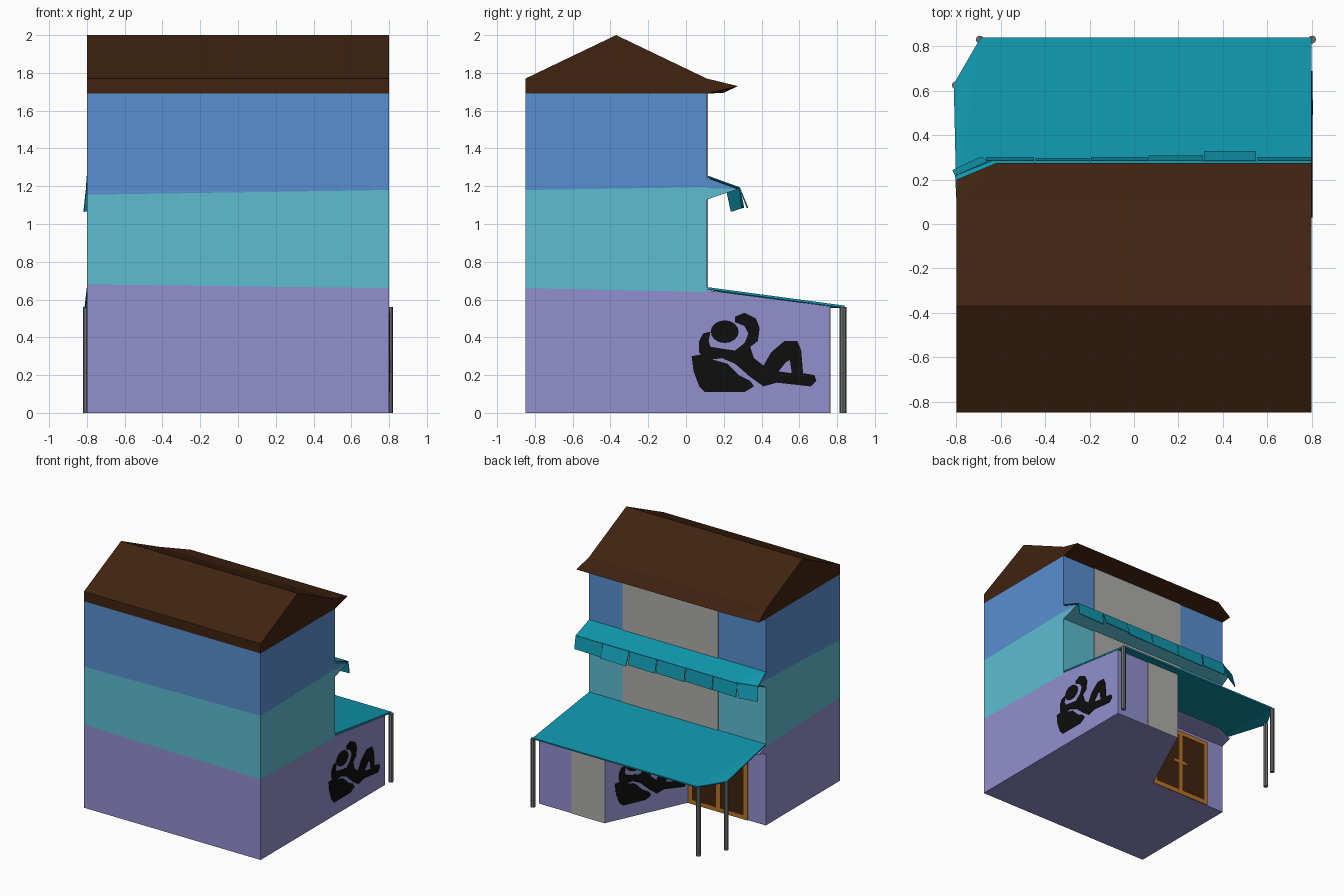
import bpy, bmesh, math
from mathutils import Vector

if "Cube" in bpy.data.objects:
    bpy.data.objects.remove(bpy.data.objects["Cube"])


def material(name, r, g, b):
    lin = [((c / 255 + 0.055) / 1.055) ** 2.4 if c > 10 else c / 255 / 12.92 for c in (r, g, b)]
    m = bpy.data.materials.new(name)
    m.diffuse_color = (*lin, 1)
    m.use_nodes = True
    m.node_tree.nodes["Principled BSDF"].inputs["Base Color"].default_value = m.diffuse_color
    return m


PURPLE = material("lavender wall", 146, 144, 206)
TEAL = material("light teal wall", 92, 188, 208)
BLUE = material("blue wall", 88, 143, 208)
BROWN = material("dark brown", 64, 35, 16)
AWNING = material("awning teal", 16, 150, 173)
GREY = material("shutter grey", 174, 174, 172)
METAL = material("post grey", 112, 112, 112)
BLACK = material("mural black", 14, 14, 14)
ORANGE = material("door wood", 182, 116, 40)


def build(name, verts, faces, mats, idx=None, thick=0):
    me = bpy.data.meshes.new(name)
    me.from_pydata([tuple(v) for v in verts], [], faces)
    for m in mats:
        me.materials.append(m)
    if idx:
        for p, i in zip(me.polygons, idx):
            p.material_index = i
    bm = bmesh.new()
    bm.from_mesh(me)
    bmesh.ops.recalc_face_normals(bm, faces=bm.faces)
    bm.to_mesh(me)
    bm.free()
    ob = bpy.data.objects.new(name, me)
    bpy.context.collection.objects.link(ob)
    if thick:
        s = ob.modifiers.new("thickness", 'SOLIDIFY')
        s.thickness = thick
        s.offset = 0
    return ob


def prism(name, pts, vec, mat):
    """Extrude a planar outline along a vector."""
    n = len(pts)
    top = [Vector(p) + Vector(vec) for p in pts]
    sides = [(i, (i + 1) % n, (i + 1) % n + n, i + n) for i in range(n)]
    faces = [tuple(range(n))[::-1], tuple(range(n, 2 * n))] + sides
    return build(name, list(pts) + top, faces, [mat])


def box(name, x0, x1, y0, y1, z0, z1, mat):
    return prism(name, [(x0, y0, z0), (x1, y0, z0), (x1, y1, z0), (x0, y1, z0)], (0, 0, z1 - z0), mat)


W, F, B = 0.8, -0.85, 0.11      # half width, front wall, back wall of the tower

# Tower: three storeys with slightly uneven colour bands
corners = [(-W, F), (W, F), (W, B), (-W, B)]
levels = [(0, 0, 0, 0), (.68, .66, .64, .65), (1.155, 1.18, 1.195, 1.19), (1.69,) * 4]
verts = [(x, y, lv[i]) for lv in levels for i, (x, y) in enumerate(corners)]
faces, idx = [(3, 2, 1, 0), (12, 13, 14, 15)], [0, 2]
for k in range(3):
    for i in range(4):
        j = (i + 1) % 4
        faces.append((4 * k + i, 4 * k + j, 4 * k + 4 + j, 4 * k + 4 + i))
        idx.append(k)
build("tower_walls", verts, faces, [PURPLE, TEAL, BLUE], idx)

# Ground floor extension with slanted side and sloping top
plan = [(-.1, B), (.2, .76), (W, .76), (W, B)]
verts = [(x, y, 0) for x, y in plan] + [(x, y, .65 if y < .5 else .565) for x, y in plan]
build("ground_extension", verts,
      [(0, 1, 2, 3), (4, 5, 6, 7)] + [(i, (i + 1) % 4, (i + 1) % 4 + 4, i + 4) for i in range(4)], [PURPLE])

# Gable roof
prism("gable_roof", [(-W, F, 1.69), (-W, F, 1.77), (-W, -.37, 2), (-W, B, 1.77), (-W, B, 1.69)],
      (2 * W, 0, 0), BROWN)


# Wedge ledges along the back wall, with one clipped corner
def ledge(name, top, tip, tip_left, bottom, mat):
    v = [(W, B, top), (-W, B, top), (W, B, bottom), (-W, B, bottom),
         (W, .275, tip), (-.62, .275, tip), (-W, .2, tip_left)]
    build(name, v, [(0, 4, 5, 1), (1, 5, 6), (2, 3, 5, 4), (3, 6, 5), (0, 2, 4), (1, 6, 3), (0, 1, 3, 2)], [mat])


ledge("roof_eave", 1.77, 1.73, 1.695, 1.69, BROWN)
ledge("upper_ledge", 1.245, 1.185, 1.185, 1.19, BLUE)
ledge("middle_ledge", 1.19, 1.185, 1.185, 1.13, TEAL)
ledge("ground_ledge", .645, .615, .615, .585, PURPLE)

# Small awning: sloping sheet and a hanging valance of loose flaps
build("small_awning", [(W, B, 1.255), (W, .283, 1.192), (-.64, .283, 1.192), (-.805, .215, 1.18), (-W, B, 1.255)],
      [(0, 1, 2, 4), (2, 3, 4)], [AWNING], thick=.006)
edges = [.8, .55, .31, .06, -.2, -.45, -.67]
flare = [.3, .325, .305, .3, .295, .3]
for i, out in enumerate(flare):
    a, b = edges[i], edges[i + 1] + .006
    build(f"valance_flap_{i + 1}", [(a, .283, 1.192), (b, .283, 1.192), (b, out, 1.085), (a, out, 1.09)],
          [(0, 1, 2, 3)], [AWNING], thick=.006)
build("valance_corner_flap", [(-.65, .283, 1.192), (-.805, .215, 1.18), (-.817, .24, 1.065), (-.69, .3, 1.085)],
      [(0, 1, 2, 3)], [AWNING], thick=.006)

# Large canopy on posts
build("large_canopy", [(W, B, .66), (W, .84, .562), (-.69, .84, .562), (-.81, .63, .557), (-W, B, .66)],
      [(0, 1, 2, 4), (2, 3, 4)], [AWNING], thick=.012)
for i, (x, y) in enumerate([(.803, .831), (-.695, .831), (-.803, .625)]):
    ring = [(x + .018 * math.cos(t * math.pi / 4), y + .018 * math.sin(t * math.pi / 4), 0) for t in range(8)]
    prism(f"canopy_post_{i + 1}", ring, (0, 0, .56), METAL)

# Grey shutters
box("upper_shutter", -.37, .495, B, B + .006, 1.24, 1.69, GREY)
box("middle_shutter", -.37, .495, B, B + .006, .66, 1.135, GREY)
box("shop_shutter", .2, .5, .76, .765, 0, .565, GREY)

# Double door: dark leaves under a wooden frame
box("door_leaves", -.64, -.1, B, B + .004, 0, .56, BROWN)
for i, x in enumerate((-.64, -.39, -.135)):
    box(f"door_stile_{i + 1}", x, x + .035, B, B + .008, 0, .56, ORANGE)
for i, z in enumerate((0, .525)):
    box(f"door_rail_{i + 1}", -.64, -.1, B, B + .008, z, z + .035, ORANGE)
box("door_handle", -.43, -.31, B, B + .009, .27, .295, ORANGE)

# Painted mural: reclining figure on a rock, outlines in hundredths along the wall and up
ROCK = [(3, 30), (4, 22), (7, 14), (10, 11), (31, 11), (36, 14), (34, 17), (28, 20), (22, 26), (15, 28), (8, 31)]
FIGURE = [(7, 38), (9, 42), (13, 43), (12, 38), (13, 35), (19, 34), (26, 33), (31, 37), (33, 42), (31, 46),
          (26, 48), (26, 51), (31, 53), (37, 50), (39, 45), (38, 38), (34, 35), (36, 29), (41, 25), (45, 32),
          (52, 38), (59, 38), (61, 33), (62, 21), (68, 20), (69, 17), (66, 14), (48, 16), (41, 14), (34, 19),
          (26, 26), (19, 29), (11, 28), (7, 32)]
HEAD = [(20.5 + 7.4 * math.cos(t * math.pi / 8), 43 + 6 * math.sin(t * math.pi / 8)) for t in range(16)]
GAP = [(49, 22), (53, 27), (55, 28), (56, 21)]


def mural(name, origin, along, normal, shift, scale):
    o, a, n = Vector(origin), Vector(along).normalized(), Vector(normal).normalized()
    for part, pts, mat, d in (("rock", ROCK, BLACK, .005), ("figure", FIGURE, BLACK, .005),
                              ("head", HEAD, BLACK, .005), ("leg_gap", GAP, PURPLE, .007)):
        outline = [o + a * (shift + u * scale / 100) + Vector((0, 0, v / 100)) for u, v in pts]
        prism(f"{name}_{part}", outline, n * d, mat)


mural("side_mural", (W, 0, 0), (0, 1, 0), (1, 0, 0), 0, 1)
mural("slanted_mural", (.2, .76, 0), (-.3, -.65, 0), (-.65, .3, 0), .055, .94)
